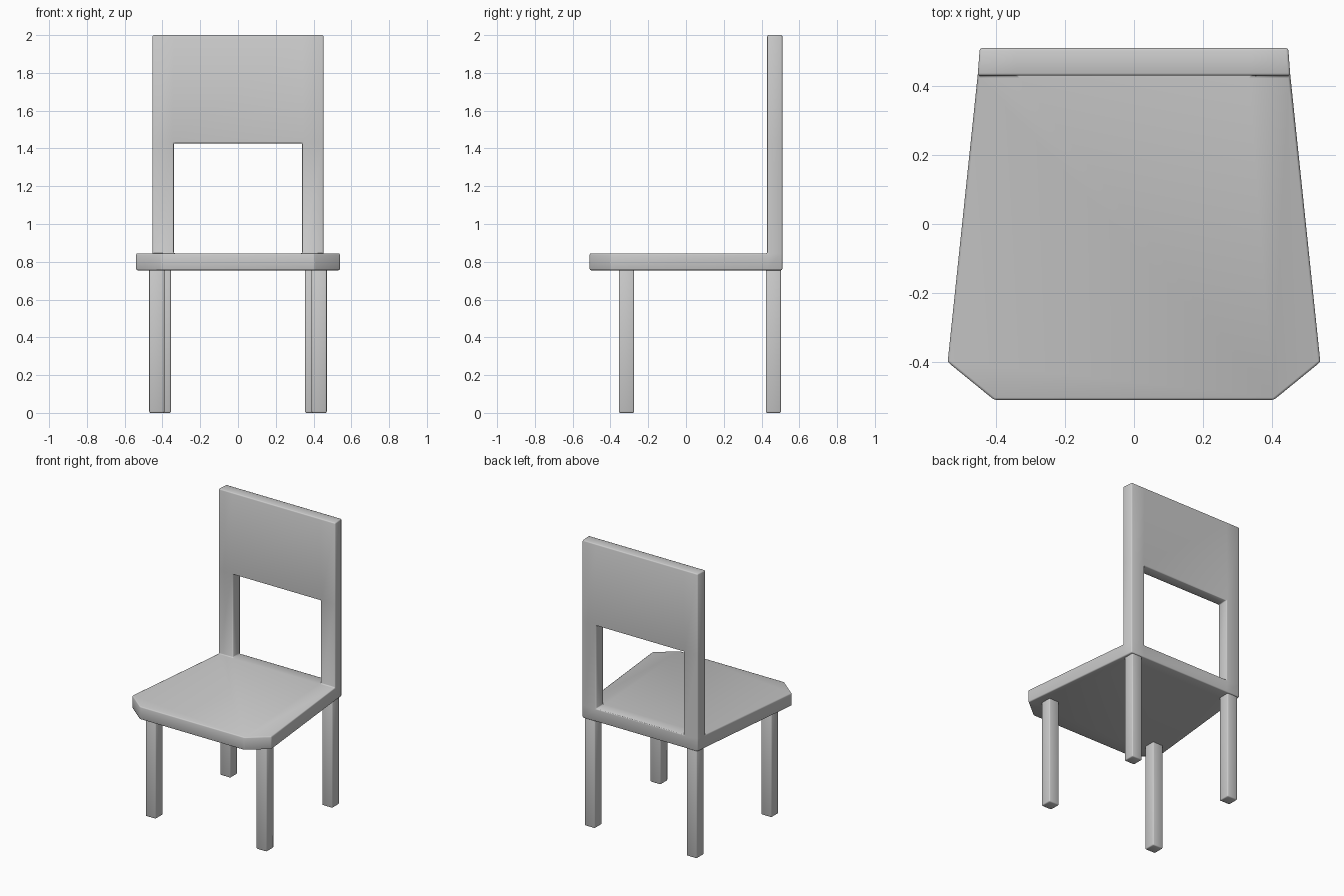
import bpy, bmesh
from math import radians

if "Cube" in bpy.data.objects:
    bpy.data.objects.remove(bpy.data.objects["Cube"])


def finish(name, bm, bevel=0.007):
    bmesh.ops.recalc_face_normals(bm, faces=bm.faces[:])
    mesh = bpy.data.meshes.new(name)
    bm.to_mesh(mesh)
    bm.free()
    mesh.shade_smooth()
    obj = bpy.data.objects.new(name, mesh)
    bpy.context.collection.objects.link(obj)
    mod = obj.modifiers.new("soft_edges", 'BEVEL')
    mod.width = bevel
    mod.segments = 2
    mod.limit_method = 'ANGLE'
    mod.angle_limit = radians(30)
    return obj


# Seat and backrest: one solid, stacked from plan cells
plan = [(-.405, -.51), (.405, -.51), (.54, -.40), (.453, .43), (.34, .43), (-.34, .43),
        (-.453, .43), (-.54, -.40), (-.447, .51), (-.34, .51), (.34, .51), (.447, .51)]
seat, post_r, mid, post_l = [0, 1, 2, 3, 4, 5, 6, 7], [4, 3, 11, 10], [5, 4, 10, 9], [6, 5, 9, 8]
levels = [.755, .845, 1.427, 2.0]
solid = [[seat, post_r, mid, post_l], [post_r, post_l], [post_r, mid, post_l]]

# Faces shared by two neighbouring cells cancel out
faces = {}
for k, cells in enumerate(solid):
    for cell in cells:
        sides = [[(i, k), (j, k), (j, k + 1), (i, k + 1)] for i, j in zip(cell, cell[1:] + cell[:1])]
        for f in sides + [[(i, k) for i in cell], [(i, k + 1) for i in cell]]:
            key = frozenset(f)
            if key in faces:
                del faces[key]
            else:
                faces[key] = f

bm = bmesh.new()
verts = {}
for f in faces.values():
    for i, k in f:
        if (i, k) not in verts:
            verts[i, k] = bm.verts.new((*plan[i], levels[k]))
    bm.faces.new([verts[v] for v in f])
finish("seat_and_backrest", bm)


# Legs
def leg(name, x, y, size=0.08, top=0.76):
    bm = bmesh.new()
    bmesh.ops.create_cube(bm, size=1)
    for v in bm.verts:
        v.co = (x + v.co.x * size, y + v.co.y * size, (v.co.z + .5) * top)
    finish(name, bm)


for side, s in (("left", -1), ("right", 1)):
    leg("front_leg_" + side, s * .43, -.315)
    leg("back_leg_" + side, s * .395, .463)
